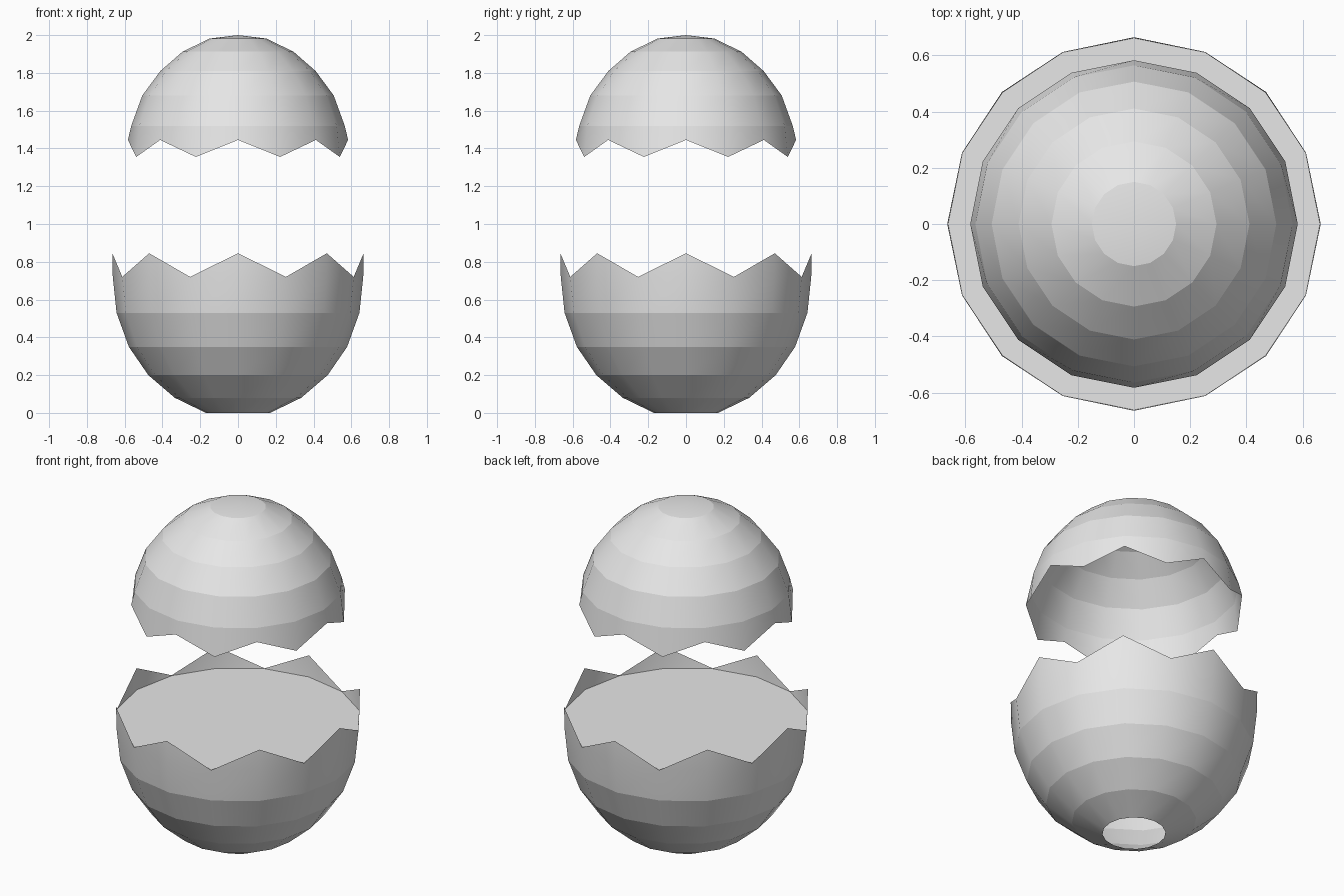
import bpy
import bmesh
from math import cos, sin, tau

SIDES = 16

default = bpy.data.objects.get("Cube")
if default:
    bpy.data.objects.remove(default, do_unlink=True)

shell_grey = bpy.data.materials.new("shell_grey")
shell_grey.use_nodes = True
colour = (0.8, 0.8, 0.8, 1)
shell_grey.diffuse_color = colour
shell_grey.node_tree.nodes["Principled BSDF"].inputs["Base Color"].default_value = colour


def add_ring(bm, radius, z, z_odd=None):
    """Ring of vertices; odd ones may sit at another height."""
    heights = (z, z if z_odd is None else z_odd)
    return [bm.verts.new((radius * cos(tau * i / SIDES),
                          radius * sin(tau * i / SIDES), heights[i % 2]))
            for i in range(SIDES)]


def bridge(bm, lower, upper):
    for i in range(SIDES):
        j = (i + 1) % SIDES
        bm.faces.new((lower[i], lower[j], upper[j], upper[i]))


def sharpen(bm, ring):
    """Keep each band crisp while the turn around the shell stays smooth."""
    for i in range(SIDES):
        edge = bm.edges.get((ring[i], ring[(i + 1) % SIDES]))
        if edge:
            edge.smooth = False


def finish(bm, name):
    for face in bm.faces:
        face.smooth = True
    mesh = bpy.data.meshes.new(name)
    bm.to_mesh(mesh)
    bm.free()
    mesh.materials.append(shell_grey)
    obj = bpy.data.objects.new(name, mesh)
    bpy.context.collection.objects.link(obj)
    return obj


# Lower shell: open at the bottom, eight points around the rim
bm = bmesh.new()
profile = [(0.17, 0), (0.335, 0.08), (0.475, 0.2), (0.578, 0.35),
           (0.643, 0.53), (0.663, 0.72)]
rings = [add_ring(bm, r, z) for r, z in profile]
for lower, upper in zip(rings, rings[1:]):
    bridge(bm, lower, upper)
rim = rings[-1]
for i in range(0, SIDES, 2):
    a = tau * i / SIDES
    tip = bm.verts.new((0.665 * cos(a), 0.665 * sin(a), 0.845))
    bm.faces.new((rim[i - 1], rim[i], tip))
    bm.faces.new((rim[i], rim[(i + 1) % SIDES], tip))
for ring in rings[:-1]:
    sharpen(bm, ring)
finish(bm, "lower_shell")

# Flat filling inside the lower shell
bm = bmesh.new()
bm.faces.new(add_ring(bm, 0.662, 0.718))
finish(bm, "inner_disc")

# Upper shell: jagged, open underneath, closed by a shallow fan on top
bm = bmesh.new()
rings = [add_ring(bm, 0.583, 1.445, 1.355)]
for r, z in [(0.565, 1.52), (0.507, 1.68), (0.411, 1.81),
             (0.294, 1.912), (0.15, 1.982)]:
    rings.append(add_ring(bm, r, z))
for lower, upper in zip(rings, rings[1:]):
    bridge(bm, lower, upper)
top = bm.verts.new((0, 0, 2))
for i in range(SIDES):
    bm.faces.new((rings[-1][i], rings[-1][(i + 1) % SIDES], top))
for ring in rings[1:]:
    sharpen(bm, ring)
finish(bm, "upper_shell")
